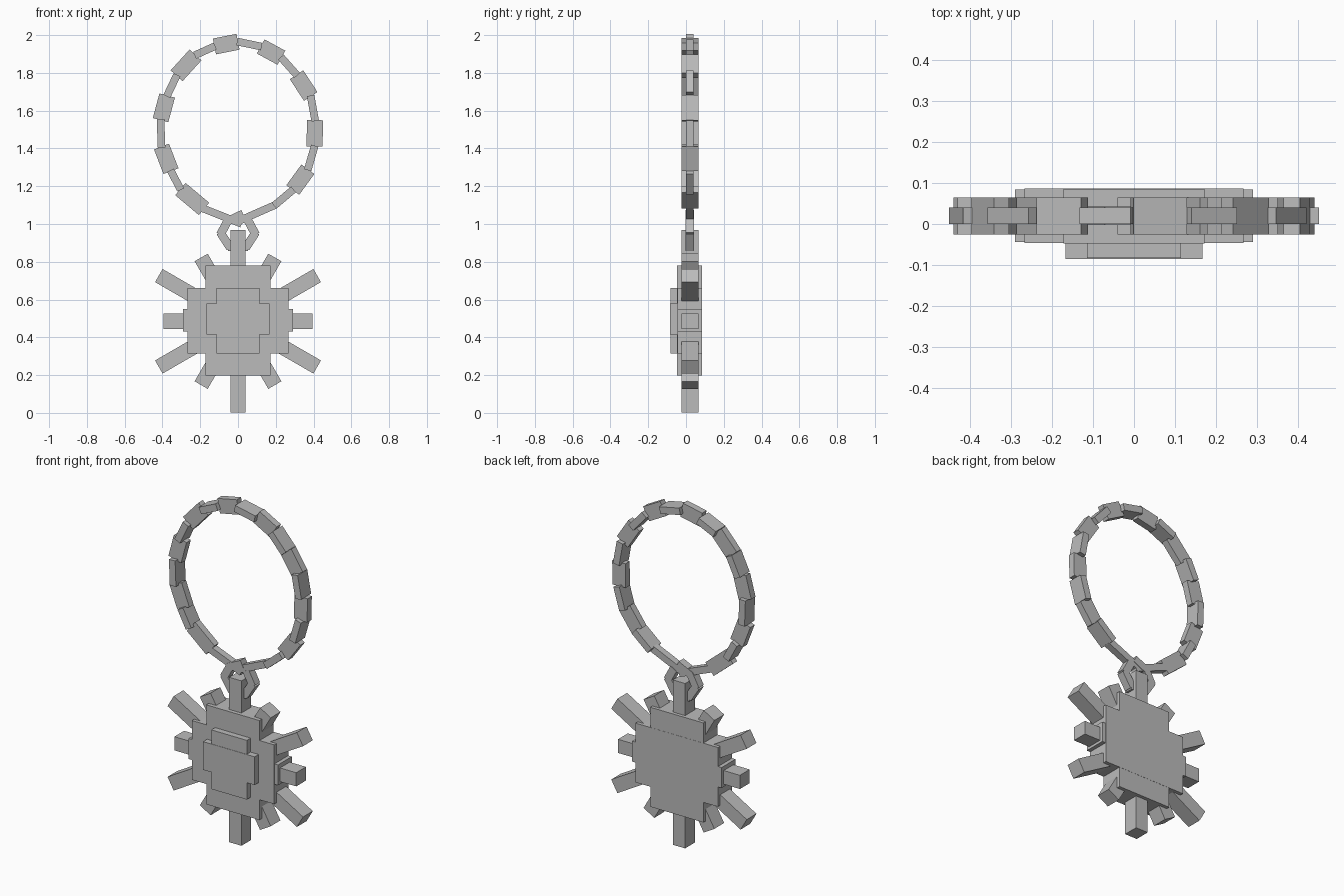
import bpy
from math import atan2, cos, sin, radians, hypot

cube = bpy.data.objects.get("Cube")
if cube:
    bpy.data.objects.remove(cube, do_unlink=True)

GREY = (0.5, 0.5, 0.5, 1)
grey = bpy.data.materials.new("plain grey")
grey.use_nodes = True
grey.diffuse_color = GREY
grey.node_tree.nodes["Principled BSDF"].inputs["Base Color"].default_value = GREY

MID_Y = 0.02  # depth centre of the chain and rays


def box(name, centre, size, angle=0.0):
    """Box turned by angle in the front plane."""
    bpy.ops.mesh.primitive_cube_add(size=1, location=centre, rotation=(0, -angle, 0))
    ob = bpy.context.object
    ob.name = name
    ob.scale = size
    ob.data.materials.append(grey)
    return ob


def bar(name, a, b, width, depth, overlap=0.0):
    """Straight bar from a to b, given as (x, z)."""
    dx, dz = b[0] - a[0], b[1] - a[1]
    centre = ((a[0] + b[0]) / 2, MID_Y, (a[1] + b[1]) / 2)
    return box(name, centre, (hypot(dx, dz) + overlap, depth, width), atan2(dz, dx))


# Large ring: flat links alternate with links turned edge-on
joints = [(-0.18, 1.08), (-0.305, 1.185), (-0.355, 1.28), (-0.405, 1.41),
          (-0.41, 1.55), (-0.375, 1.68), (-0.325, 1.785), (-0.225, 1.895),
          (-0.125, 1.94), (0.0, 1.965), (0.12, 1.94), (0.23, 1.88),
          (0.31, 1.79), (0.385, 1.675), (0.408, 1.55), (0.405, 1.41),
          (0.37, 1.29), (0.29, 1.18), (0.195, 1.1)]
for i, (a, b) in enumerate(zip(joints, joints[1:])):
    if i % 2 == 0:
        # first flat link sits on the lower left
        bar("flat_link", a, b, 0.085, 0.04)
    else:
        bar("edge_link", a, b, 0.04, 0.09, 0.01)
bar("ring_end_left", joints[0], (0.01, 1.005), 0.04, 0.04, 0.02)
bar("ring_end_right", joints[-1], (-0.01, 1.01), 0.04, 0.04, 0.01)

# Small connecting loop
loop = [(0.02, 1.05), (-0.055, 1.015), (-0.09, 0.95), (-0.045, 0.88),
        (0.045, 0.88), (0.09, 0.95), (0.055, 1.015)]
for a, b in zip(loop, loop[1:]):
    bar("loop_segment", a, b, 0.045, 0.045, 0.015)

# Rays around the pendant
HUB_Z = 0.485
lengths = {0: 0.395, 30: 0.484, 60: 0.39, 90: 0.483}
for deg in range(0, 360, 30):
    fold = min(deg % 180, 180 - deg % 180)
    reach, t = lengths[fold], radians(deg)
    bar("ray", (0.1 * cos(t), HUB_Z + 0.1 * sin(t)),
        (reach * cos(t), HUB_Z + reach * sin(t)), 0.08, 0.09)


def slab(name, half_x, z0, z1, front, back):
    box(name, (0, (front + back) / 2, (z0 + z1) / 2), (2 * half_x, back - front, z1 - z0))


# Stepped round body, slight depth offsets keep faces apart
slab("body_wide", 0.29, 0.43, 0.55, -0.044, 0.084)
slab("body_middle", 0.267, 0.315, 0.662, -0.046, 0.086)
slab("body_tall", 0.172, 0.197, 0.78, -0.048, 0.085)

# Raised stepped centre on the front
slab("centre_wide", 0.167, 0.415, 0.58, -0.085, -0.04)
slab("centre_tall", 0.115, 0.315, 0.662, -0.083, -0.04)
